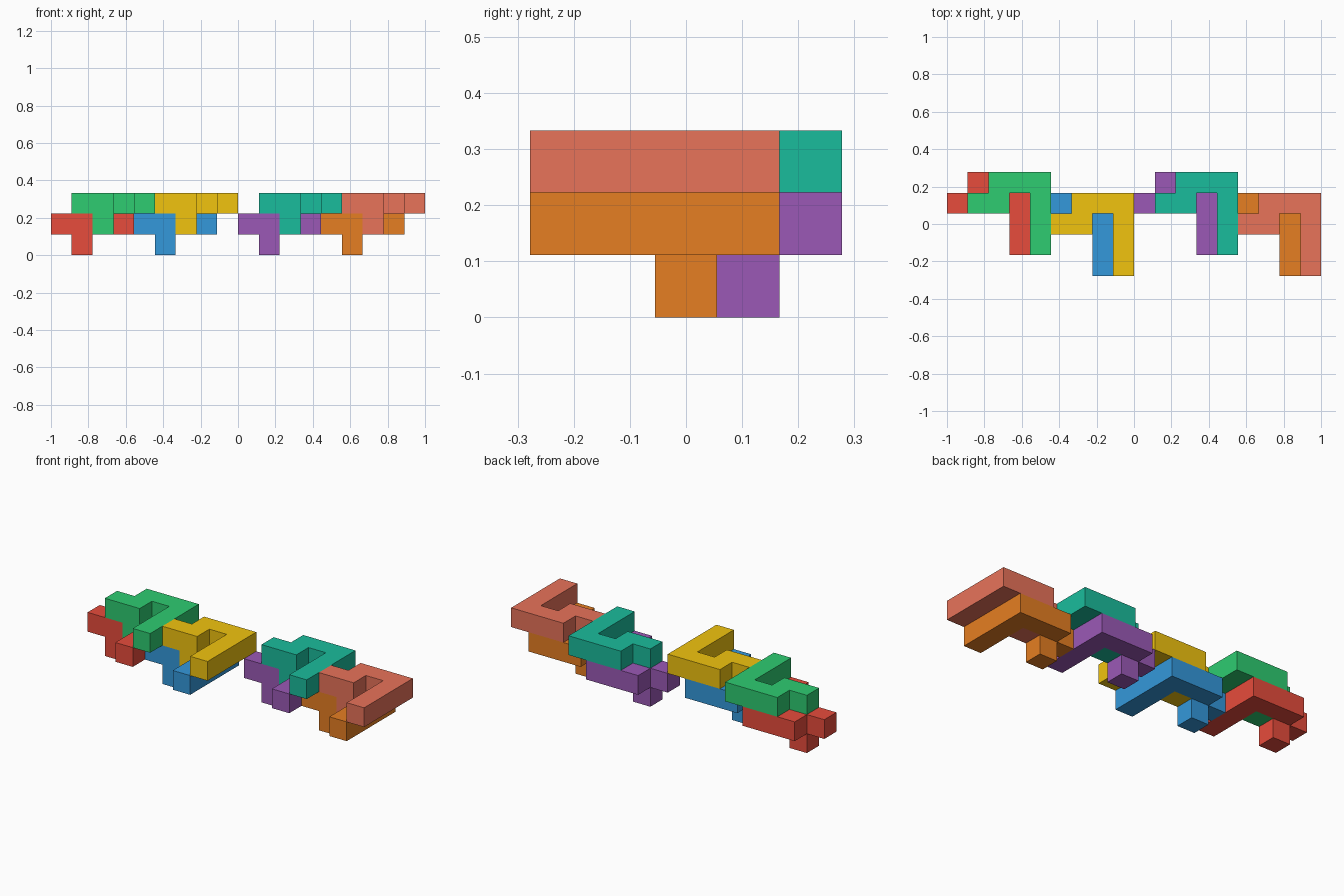
import bpy
import bmesh
from mathutils import Vector

if "Cube" in bpy.data.objects:
    bpy.data.objects.remove(bpy.data.objects["Cube"])

U = 1 / 9  # edge of one cube cell

# One nine-cube piece: hooked flat arm on the upper layer plus one peg below
PIECE = [(-7, 4, 2), (-6, 4, 2), (-5, 4, 2), (-8, 3, 2), (-7, 3, 2),
         (-5, 3, 2), (-5, 2, 2), (-5, 1, 2), (-7, 3, 1)]


def linear(hex_code):
    vals = [int(hex_code[i:i + 2], 16) / 255 for i in (0, 2, 4)]
    return [v / 12.92 if v <= 0.04045 else ((v + 0.055) / 1.055) ** 2.4 for v in vals]


def make_piece(name, shift, color):
    cells = {tuple(c + s for c, s in zip(cell, shift)) for cell in PIECE}
    bm = bmesh.new()
    # Skin the cells: one quad wherever a cell has no neighbour
    for cell in cells:
        center = Vector(cell) + Vector((0.5, 0.5, 0.5))
        for axis in range(3):
            for sign in (-1, 1):
                n = Vector((0, 0, 0))
                n[axis] = sign
                if tuple(int(c + d) for c, d in zip(cell, n)) in cells:
                    continue
                a = Vector((0, 0, 0))
                a[(axis + 1) % 3] = 0.5
                b = n.cross(a)
                mid = center + n * 0.5
                corners = (mid + a + b, mid - a + b, mid - a - b, mid + a - b)
                bm.faces.new([bm.verts.new((p - Vector((0, 2.5, 0))) * U) for p in corners])
    bmesh.ops.remove_doubles(bm, verts=bm.verts, dist=U * 0.01)
    bmesh.ops.recalc_face_normals(bm, faces=bm.faces)
    # Merge coplanar quads into clean flat faces
    bmesh.ops.dissolve_limit(bm, angle_limit=0.01, verts=bm.verts, edges=bm.edges)
    mesh = bpy.data.meshes.new(name)
    bm.to_mesh(mesh)
    bm.free()
    mat = bpy.data.materials.new(name + "_paint")
    mat.diffuse_color = (*linear(color), 1)
    mat.use_nodes = True
    mat.node_tree.nodes["Principled BSDF"].inputs["Base Color"].default_value = mat.diffuse_color
    mesh.materials.append(mat)
    bpy.context.collection.objects.link(bpy.data.objects.new(name, mesh))


# Four pairs along x: an upper piece and its copy one cell left and one down
PAIRS = [((0, 0), ("green", "2ECC71"), ("red", "E74C3C")),
         ((4, -1), ("yellow", "F1C40F"), ("blue", "3498DB")),
         ((9, 0), ("teal", "1ABC9C"), ("purple", "9B59B6")),
         ((13, -1), ("salmon", "E8735A"), ("orange", "E67E22"))]
for (x, y), upper, lower in PAIRS:
    make_piece(upper[0] + "_upper_piece", (x, y, 0), upper[1])
    make_piece(lower[0] + "_lower_piece", (x - 1, y, -1), lower[1])
